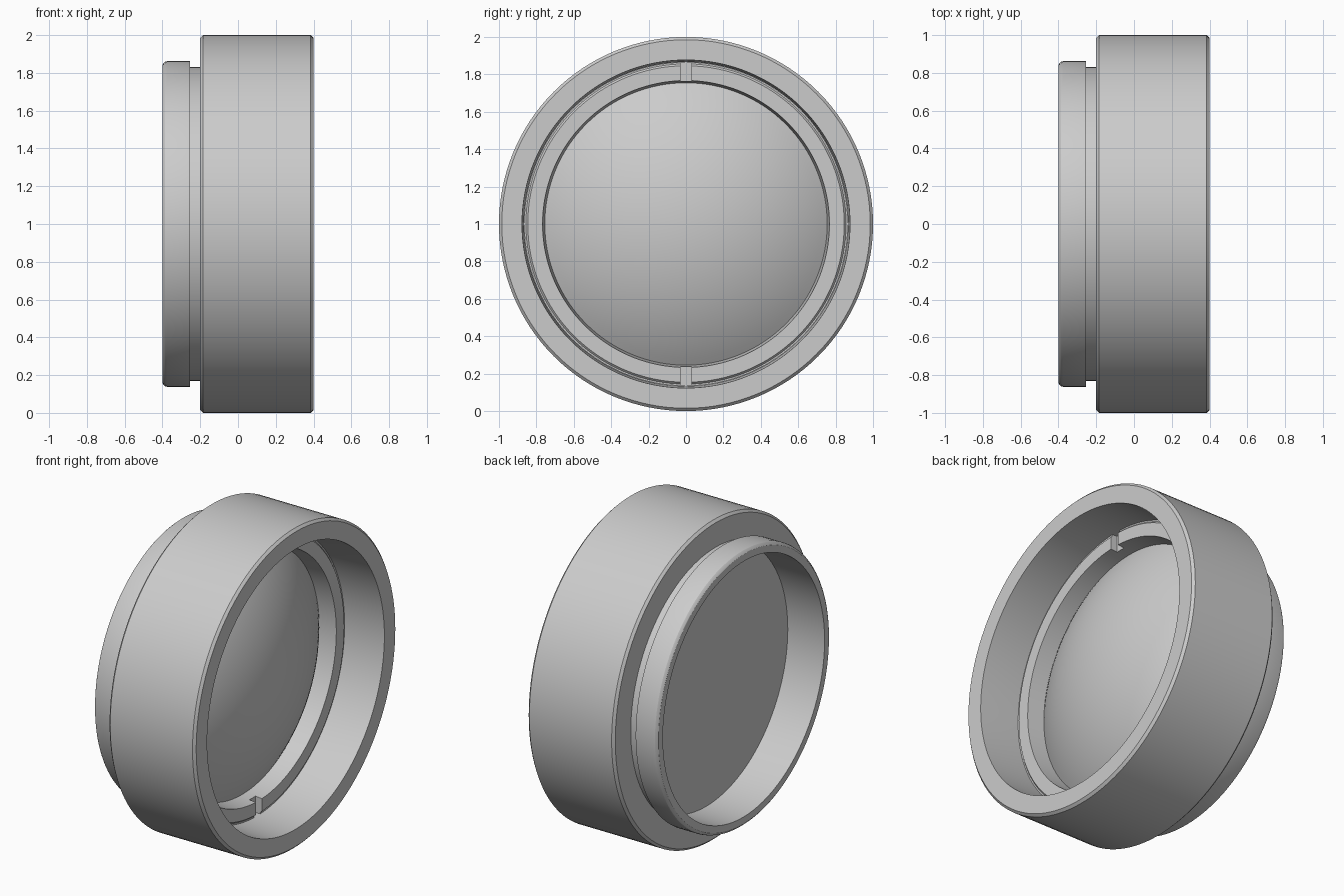
import bpy, bmesh, math

cube = bpy.data.objects.get("Cube")
if cube:
    bpy.data.objects.remove(cube, do_unlink=True)

SEGMENTS = 128
AXIS_HEIGHT = 1.0

grey = bpy.data.materials.new("neutral_grey")
colour = (0.6, 0.6, 0.6, 1.0)
grey.diffuse_color = colour
grey.use_nodes = True
grey.node_tree.nodes["Principled BSDF"].inputs["Base Color"].default_value = colour


def finish(name, bm):
    bmesh.ops.recalc_face_normals(bm, faces=bm.faces)
    mesh = bpy.data.meshes.new(name)
    bm.to_mesh(mesh)
    bm.free()
    mesh.materials.append(grey)
    obj = bpy.data.objects.new(name, mesh)
    bpy.context.collection.objects.link(obj)
    return obj


def select(obj):
    bpy.ops.object.select_all(action='DESELECT')
    obj.select_set(True)
    bpy.context.view_layer.objects.active = obj


def smooth(obj, angle=25):
    select(obj)
    bpy.ops.object.shade_smooth_by_angle(angle=math.radians(angle))


def lathe(name, profile, closed=True):
    """Revolve (x, radius) points about the horizontal x axis."""
    bm = bmesh.new()
    rings = []
    for x, r in profile:
        if r < 1e-6:
            rings.append([bm.verts.new((x, 0, AXIS_HEIGHT))] * SEGMENTS)
        else:
            angles = [2 * math.pi * i / SEGMENTS for i in range(SEGMENTS)]
            rings.append([bm.verts.new((x, r * math.cos(a), AXIS_HEIGHT + r * math.sin(a)))
                          for a in angles])
    pairs = list(zip(rings, rings[1:]))
    if closed:
        pairs.append((rings[-1], rings[0]))
    for a, b in pairs:
        for i in range(SEGMENTS):
            j = (i + 1) % SEGMENTS
            corners = list(dict.fromkeys((a[i], a[j], b[j], b[i])))
            bm.faces.new(corners)
    return finish(name, bm)


# Barrel: rounded rear collar, neck groove, wide chamfered body and stepped bore
barrel = lathe("barrel", [
    (-0.40, 0.80), (-0.40, 0.843), (-0.394, 0.852), (-0.386, 0.859), (-0.375, 0.862),
    (-0.255, 0.862), (-0.255, 0.832), (-0.20, 0.832), (-0.20, 0.985), (-0.185, 1.0),
    (0.385, 1.0), (0.40, 0.985), (0.40, 0.877), (0.13, 0.866),
    (0.0, 0.866), (0.0, 0.75), (-0.135, 0.75), (-0.135, 0.80)])
smooth(barrel)

# Retaining ring with a thin raised face and a slightly tapered opening
ring = lathe("retaining_ring", [
    (0.0, 0.751), (0.0, 0.865), (0.133, 0.865), (0.133, 0.856), (0.144, 0.846),
    (0.144, 0.767)])

# Two spanner slots, at the top and bottom of the ring
bm = bmesh.new()
for side in (-1, 1):
    made = bmesh.ops.create_cube(bm, size=1.0)["verts"]
    bmesh.ops.scale(bm, vec=(0.1, 0.06, 0.24), verts=made)
    bmesh.ops.translate(bm, vec=(0.15, 0, AXIS_HEIGHT + side * 0.81), verts=made)
cutter = finish("slot_cutter", bm)
cutter.hide_render = True
cut = ring.modifiers.new("slots", 'BOOLEAN')
cut.operation = 'DIFFERENCE'
cut.solver = 'EXACT'
cut.object = cutter
select(ring)
bpy.ops.object.modifier_apply(modifier=cut.name)
bpy.data.objects.remove(cutter, do_unlink=True)
smooth(ring)

# Lens: flat rear face and domed front face
EDGE, EDGE_X, BULGE, STEPS = 0.757, 0.033, 0.235, 18
radius = (EDGE ** 2 + BULGE ** 2) / (2 * BULGE)
sweep = math.asin(EDGE / radius)
dome = []
for i in range(STEPS + 1):
    a = sweep * (1 - i / STEPS)
    dome.append((EDGE_X + BULGE - radius * (1 - math.cos(a)), radius * math.sin(a)))
lens = lathe("lens", [(-0.145, 0), (-0.145, 0.80), (-0.135, 0.80), (-0.135, EDGE)] + dome,
             closed=False)
smooth(lens)
